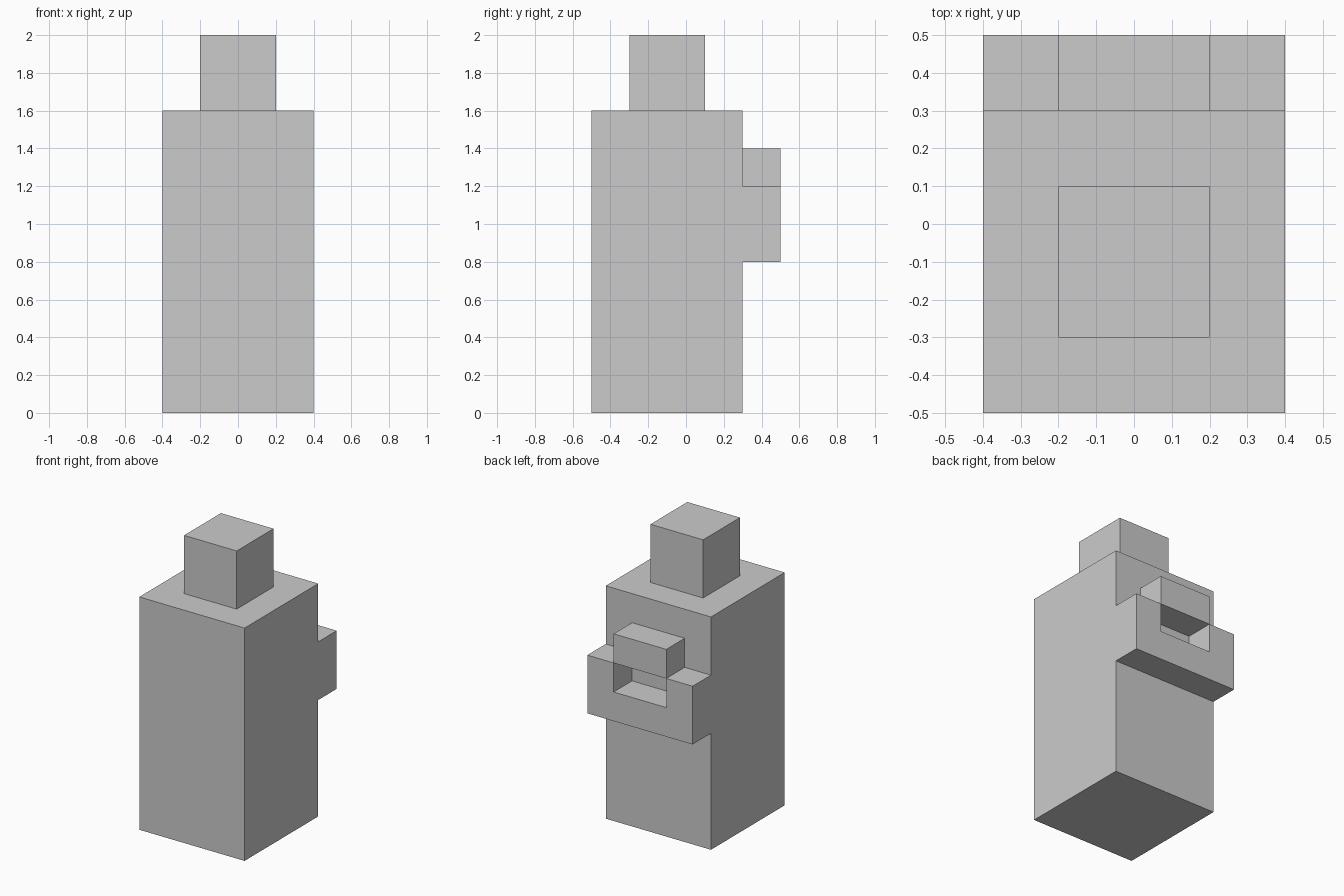
import bpy
import bmesh

if "Cube" in bpy.data.objects:
    bpy.data.objects.remove(bpy.data.objects["Cube"])


def prism(name, profile, y0, y1):
    """Extrude an x-z profile from y0 to y1."""
    bm = bmesh.new()
    face = bm.faces.new([bm.verts.new((x, y0, z)) for x, z in profile])
    result = bmesh.ops.extrude_face_region(bm, geom=[face])
    verts = [g for g in result["geom"] if isinstance(g, bmesh.types.BMVert)]
    bmesh.ops.translate(bm, verts=verts, vec=(0, y1 - y0, 0))
    bmesh.ops.recalc_face_normals(bm, faces=bm.faces)
    mesh = bpy.data.meshes.new(name)
    bm.to_mesh(mesh)
    bm.free()
    obj = bpy.data.objects.new(name, mesh)
    bpy.context.collection.objects.link(obj)
    return obj


def box(name, half_width, y0, y1, z0, z1):
    w = half_width
    return prism(name, [(-w, z0), (w, z0), (w, z1), (-w, z1)], y0, y1)


# Tall body and the small block on top
box("body", 0.4, -0.5, 0.3, 0.0, 1.6)
box("top_block", 0.2, -0.3, 0.1, 1.6, 2.0)

# U-shaped bracket on the back, with a block bridging its opening
half = [(0.4, 0.8), (0.4, 1.2), (0.2, 1.2), (0.2, 1.0)]
prism("back_bracket", half + [(-x, z) for x, z in reversed(half)], 0.3, 0.5)
box("bracket_block", 0.2, 0.3, 0.5, 1.2, 1.4)
